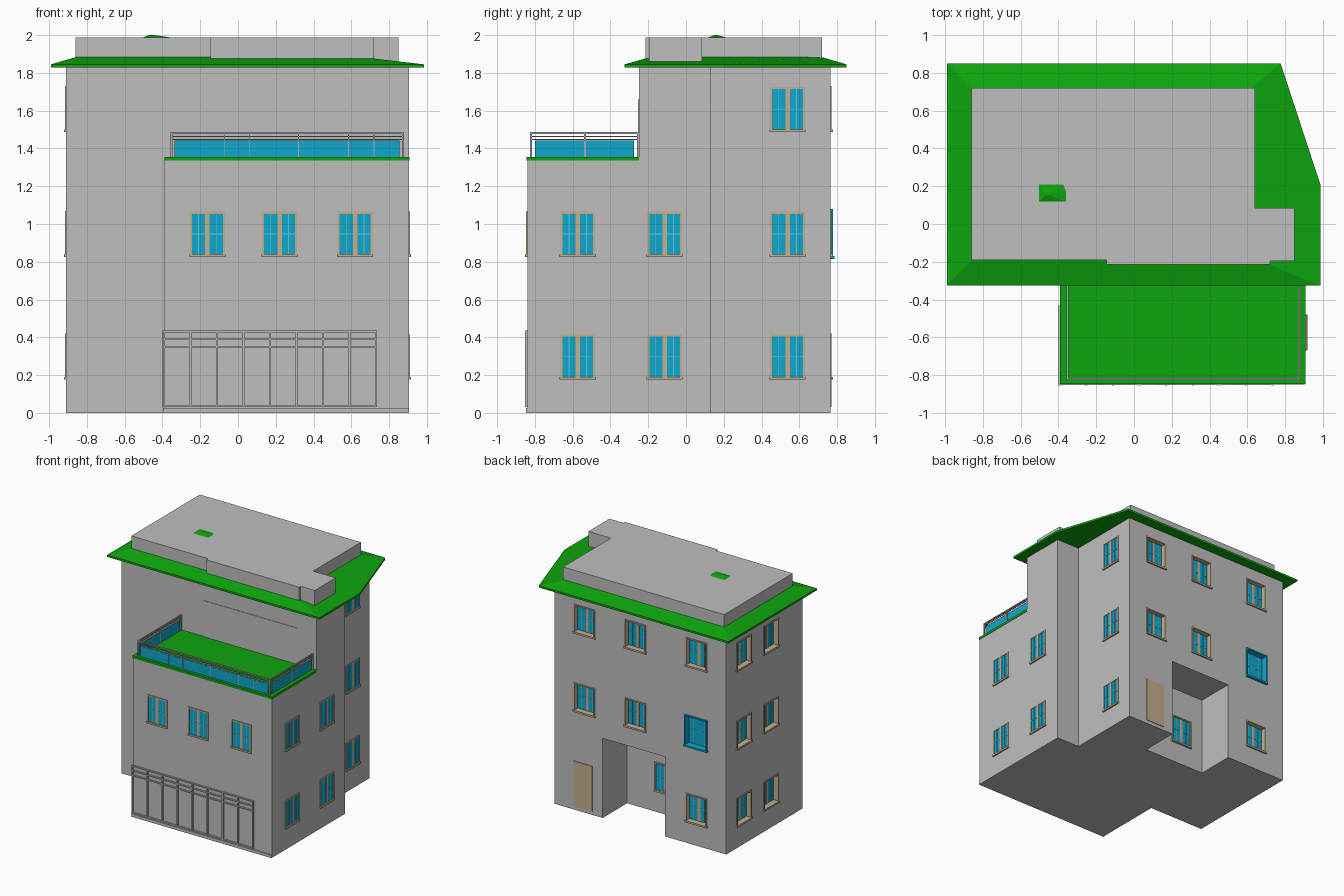
import bpy, bmesh, math
from mathutils import Matrix, Vector

if "Cube" in bpy.data.objects:
    bpy.data.objects.remove(bpy.data.objects["Cube"])


def material(name, r, g, b):
    m = bpy.data.materials.new(name)
    m.diffuse_color = (r, g, b, 1)
    m.use_nodes = True
    m.node_tree.nodes["Principled BSDF"].inputs["Base Color"].default_value = m.diffuse_color
    return m


WALL = material("wall grey", 0.52, 0.52, 0.52)
GREEN = material("roof green", 0.004, 0.38, 0.004)
BLUE = material("glass blue", 0.005, 0.39, 0.61)
TAN = material("frame tan", 0.56, 0.43, 0.28)
LIGHT = material("muntin light blue", 0.12, 0.58, 0.75)
METAL = material("metal grey", 0.42, 0.42, 0.42)


def finish(name, bm, mat):
    bmesh.ops.recalc_face_normals(bm, faces=bm.faces)
    me = bpy.data.meshes.new(name)
    bm.to_mesh(me)
    bm.free()
    me.materials.append(mat)
    ob = bpy.data.objects.new(name, me)
    bpy.context.collection.objects.link(ob)
    return ob


def box(bm, x0, x1, y0, y1, z0, z1, mtx=Matrix()):
    c = Vector(((x0 + x1) / 2, (y0 + y1) / 2, (z0 + z1) / 2))
    s = Matrix.Diagonal((x1 - x0, y1 - y0, z1 - z0, 1))
    bmesh.ops.create_cube(bm, size=1, matrix=mtx @ Matrix.Translation(c) @ s)


def loft(bm, rings):
    """Join stacked rings of equal length, closing both ends."""
    vs = [[bm.verts.new(p) for p in r] for r in rings]
    n = len(vs[0])
    for a, b in zip(vs, vs[1:]):
        for i in range(n):
            j = (i + 1) % n
            bm.faces.new((a[i], a[j], b[j], b[i]))
    bm.faces.new(vs[0][::-1])
    bm.faces.new(vs[-1])


def ring(pts, z):
    return [(x, y, z) for x, y in pts]


def prism(name, pts, z0, z1, mat):
    bm = bmesh.new()
    loft(bm, [ring(pts, z0), ring(pts, z1)])
    return finish(name, bm, mat)


# main block and front wing
body = prism("main_block", [(-.91, -.25), (.905, -.25), (.905, .13), (.69, .13),
                            (.69, .765), (-.91, .765)], 0, 1.83, WALL)
prism("front_wing", [(-.39, -.84), (.905, -.84), (.905, -.25), (-.39, -.25)], 0, 1.335, WALL)
bm = bmesh.new()
box(bm, -.145, .725, -.254, -.25, 1.355, 1.66)
finish("terrace_wall_panel", bm, WALL)

# windows: local -y points out of the wall
frames, blue_frames, glass, muntins, cutters = (bmesh.new() for _ in range(5))


def window(x, y, z, angle, depth=0.0, frame=frames, w=.185, h=.235, out=.006):
    m = Matrix.Translation((x, y, z)) @ Matrix.Rotation(math.radians(angle), 4, 'Z')
    a, t = w / 2, .011
    if depth:
        box(cutters, -a + .002, a - .002, -.05, depth, .002, h - .002, m)
    back = depth if depth else .002
    for s in (-1, 1):                                   # jambs
        box(frame, min(s * a, s * (a - t)), max(s * a, s * (a - t)), -out, back, 0, h, m)
    box(frame, -a + t, a - t, -out, back, h - t, h, m)  # head
    box(frame, -a - .003, a + .003, -out - .006, back, -.004, t, m)  # sill
    g = depth - .012 if depth else -.002                # glass face
    box(frame, -.012, .012, g - .003, back, t, h - t, m)
    for s in (-1, 1):
        c = s * (a - t + .012) / 2
        hw = (a - t - .012) / 2
        box(glass, c - hw, c + hw, g, back, t, h - t, m)
        box(muntins, c - .002, c + .002, g - .002, g, t, h - t, m)
        box(muntins, c - hw, c + hw, g - .002, g, h / 2 - .002, h / 2 + .002, m)


ROWS = (.18, .83, 1.49)
for x in (-.162, .22, .62):
    window(x, -.84, ROWS[1], 0)
for z in ROWS[:2]:
    for y in (-.573, -.113):
        window(.905, y, z, 90)
for z in ROWS:
    window(.69, .538, z, 90)
    for y in (.53, .17):
        window(-.91, y, z, 270, .05, w=.2, h=.24)
    for x in (.41, -.063, -.632):
        if z == ROWS[0] and x > -.5:
            continue
        if z == ROWS[1] and x < -.5:                    # the odd blue one
            window(x, .765, z - .01, 180, .05, blue_frames, .21, .26, .014)
        else:
            window(x, .765, z, 180, .05, w=.2, h=.24)
window(-.12, .44, ROWS[0], 180, w=.2, h=.24, out=.012)

# door in the back wall
bm = bmesh.new()
box(bm, .335, .51, .76, .77, .03, .41)
finish("back_door", bm, TAN)

finish("window_frames", frames, TAN)
finish("blue_window_frame", blue_frames, BLUE)
finish("window_glass", glass, BLUE)
finish("window_muntins", muntins, LIGHT)

# cut the back porch and the deep window openings
box(cutters, -.34, .24, .44, .9, -.1, .67)
cutter = finish("opening_cutter", cutters, WALL)
mod = body.modifiers.new("openings", 'BOOLEAN')
mod.operation, mod.solver, mod.object = 'DIFFERENCE', 'EXACT', cutter
bpy.context.view_layer.objects.active = body
bpy.ops.object.modifier_apply(modifier=mod.name)
bpy.data.objects.remove(cutter)

# hipped roof skirt with a flat soffit
eave = [(-.99, -.325), (.985, -.325), (.985, .21), (.775, .85), (-.99, .85)]
top = [(-.85, -.18), (.63, -.18), (.63, .08), (.61, .71), (-.85, .71)]
bm = bmesh.new()
loft(bm, [ring(eave, 1.828), ring(eave, 1.845), ring(top, 1.886)])
finish("roof", bm, GREEN)

# flat attic block and the roof peak poking through it
prism("attic", [(-.86, -.19), (-.145, -.19), (-.145, -.215), (.72, -.215), (.72, -.195),
                (.85, -.195), (.85, .085), (.64, .085), (.64, .72), (-.86, .72)],
      1.85, 1.988, WALL)
bm = bmesh.new()
loft(bm, [ring([(-.51, .11), (-.34, .11), (-.34, .18), (-.355, .22), (-.51, .22)], 1.985),
          ring([(-.47, .15), (-.44, .15), (-.44, .16), (-.45, .165), (-.47, .165)], 2.0)])
finish("roof_peak", bm, GREEN)

# terrace deck
prism("terrace_deck", [(-.39, -.845), (.908, -.845), (.908, -.25), (-.39, -.25)],
      1.335, 1.356, GREEN)

# terrace glass balustrade with rails and posts
bm = bmesh.new()
box(bm, -.335, .855, -.823, -.817, 1.356, 1.443)
for x in (-.352, .873):
    box(bm, x - .003, x + .003, -.80, -.275, 1.356, 1.443)
finish("balustrade_glass", bm, BLUE)
bm = bmesh.new()
for z, r in ((1.447, .003), (1.464, .003), (1.481, .005)):
    box(bm, -.357, .878, -.82 - r, -.82 + r, z - r, z + r)
    for x in (-.352, .873):
        box(bm, x - r, x + r, -.82, -.25, z - r, z + r)
for x in (-.352, .873):
    for y in (-.82, -.535, -.255):
        box(bm, x - .005, x + .005, y - .005, y + .005, 1.356, 1.481)
for x in (-.07, .06, .32, .585, .72):
    box(bm, x - .002, x + .002, -.825, -.815, 1.356, 1.481)
finish("balustrade_rails", bm, METAL)

# ground floor lattice wrapping the left corner of the wing
bm = bmesh.new()
for z in (.035, .35, .39, .43):
    box(bm, -.398, .737, -.851, -.84, z - .005, z + .005)
    box(bm, -.398, -.39, -.84, -.43, z - .005, z + .005)
for i in range(9):
    x = -.391 + i * .1403
    box(bm, x - .005, x + .005, -.853, -.84, .03, .435)
for y in (-.70, -.57, -.435):
    box(bm, -.4, -.39, y - .005, y + .005, .03, .435)
finish("ground_floor_lattice", bm, WALL)

# low plinth
bm = bmesh.new()
box(bm, -.396, .905, -.848, -.84, 0, .025)
finish("plinth", bm, WALL)
